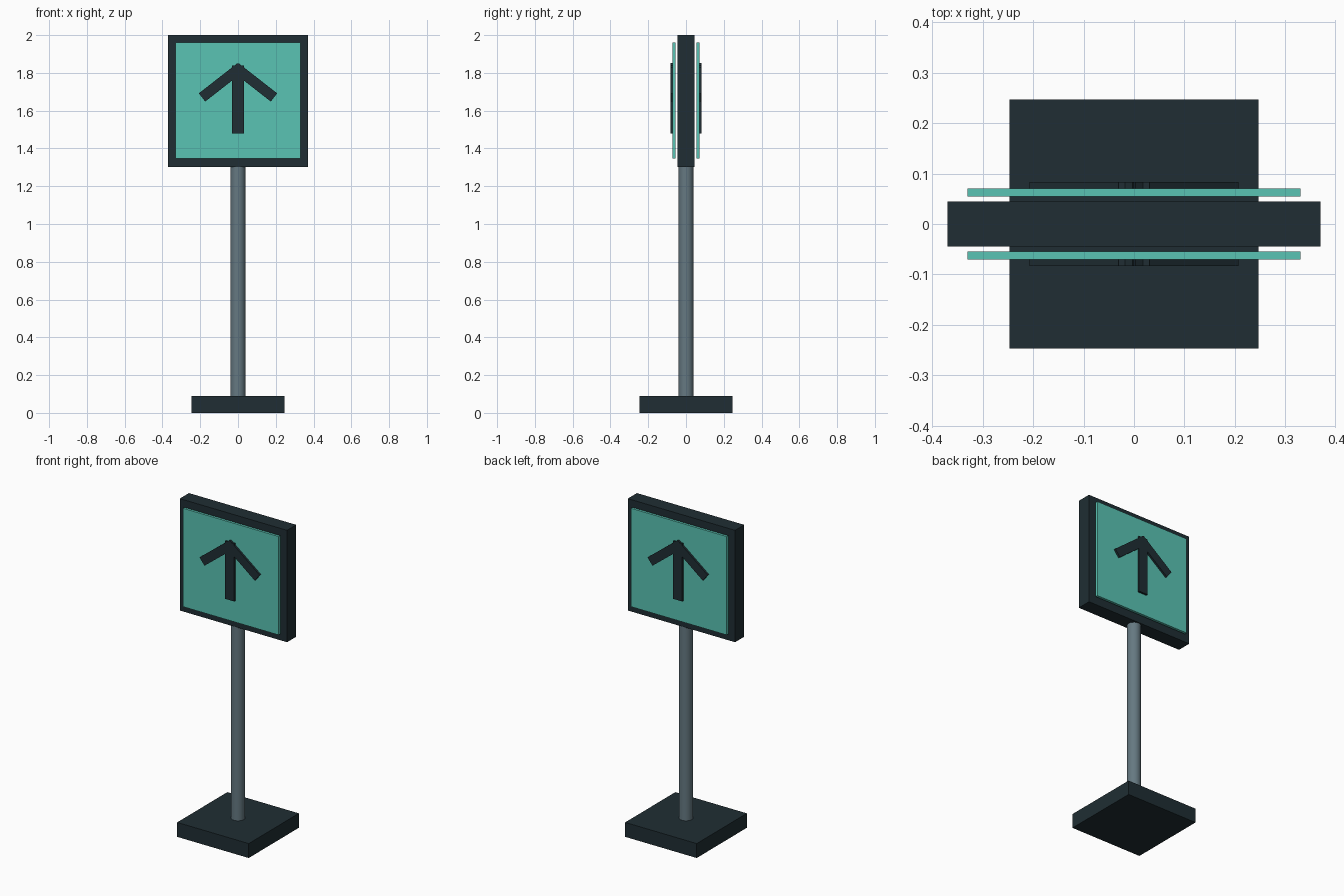
import bpy
from math import radians

if "Cube" in bpy.data.objects:
    bpy.data.objects.remove(bpy.data.objects["Cube"])


def material(name, rgb):
    m = bpy.data.materials.new(name)
    m.diffuse_color = (*rgb, 1)
    m.use_nodes = True
    m.node_tree.nodes["Principled BSDF"].inputs["Base Color"].default_value = m.diffuse_color
    return m


DARK = material("dark", (0.014, 0.027, 0.033))
TEAL = material("teal", (0.102, 0.552, 0.456))
STEEL = material("steel", (0.13, 0.19, 0.22))


def box(name, loc, size, mat, tilt=0):
    bpy.ops.mesh.primitive_cube_add(size=1, location=loc, rotation=(0, radians(tilt), 0))
    ob = bpy.context.object
    ob.name = name
    ob.scale = size
    ob.data.materials.append(mat)
    return ob


# Base plate and round pole
box("base", (0, 0, 0.045), (0.494, 0.494, 0.09), DARK)
bpy.ops.mesh.primitive_cylinder_add(vertices=20, radius=0.04, depth=1.23, location=(0, 0, 0.70))
pole = bpy.context.object
pole.name = "pole"
pole.data.materials.append(STEEL)
bpy.ops.object.shade_smooth_by_angle(angle=radians(30))

# Sign housing
box("sign_housing", (0, 0, 1.651), (0.74, 0.09, 0.698), DARK)

# Panel and arrow on both faces
for side, y in (("front", -1), ("back", 1)):
    box(f"{side}_panel", (0, y * 0.0625, 1.653), (0.66, 0.016, 0.614), TEAL)
    box(f"{side}_arrow_shaft", (0, y * 0.075, 1.66), (0.062, 0.016, 0.36), DARK)
    for s in (-1, 1):
        box(f"{side}_arrow_arm", (s * 0.088, y * 0.075, 1.75),
            (0.26, 0.016, 0.055), DARK, tilt=s * 38)
